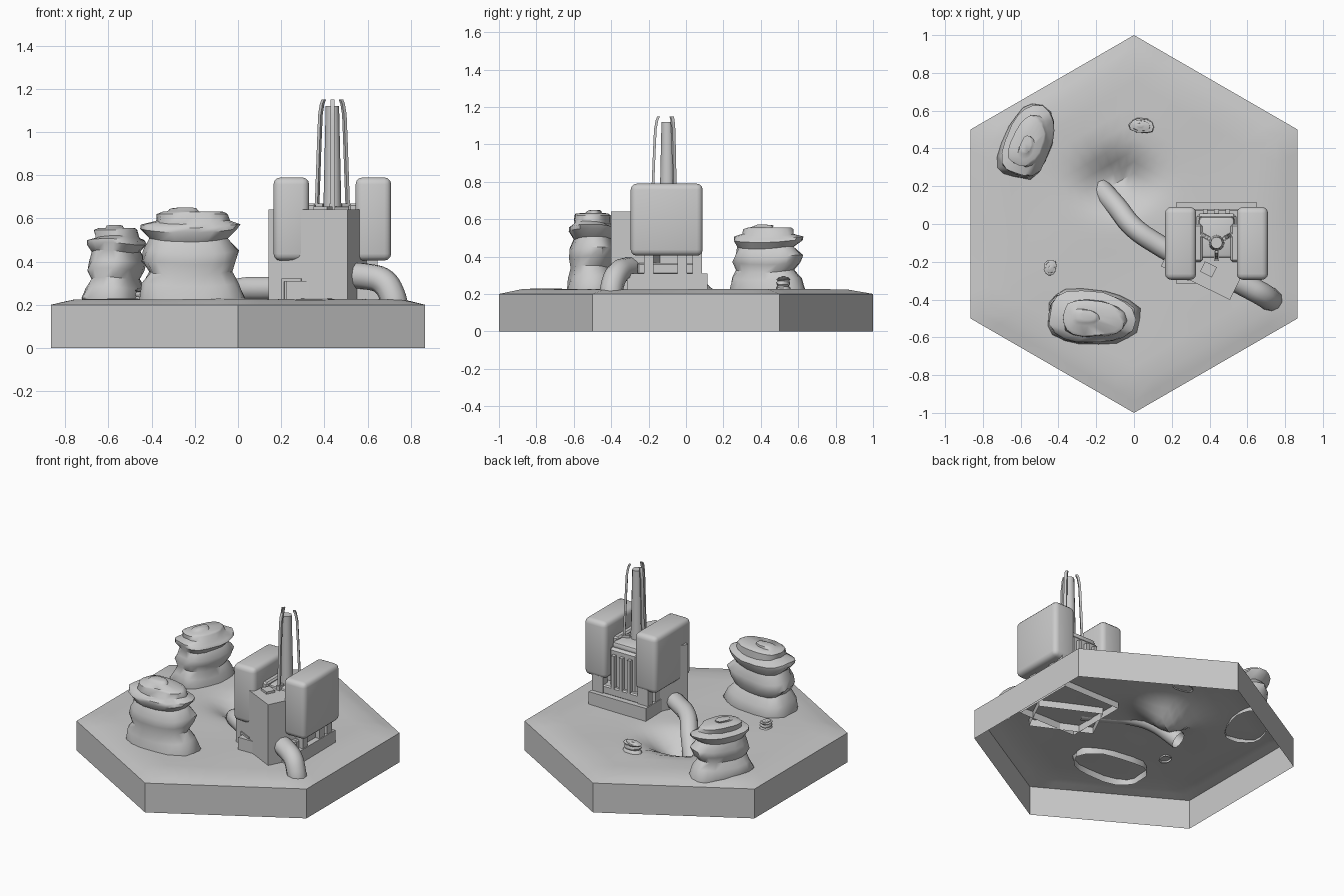
import bpy, bmesh, random
from math import sin, cos, pi, exp, radians
from mathutils import Vector, Matrix

if "Cube" in bpy.data.objects:
    bpy.data.objects.remove(bpy.data.objects["Cube"])

GROUND = 0.225


def finish(name, bm, angle=35):
    bmesh.ops.recalc_face_normals(bm, faces=bm.faces)
    me = bpy.data.meshes.new(name)
    bm.to_mesh(me)
    bm.free()
    ob = bpy.data.objects.new(name, me)
    bpy.context.collection.objects.link(ob)
    bpy.ops.object.select_all(action='DESELECT')
    ob.select_set(True)
    bpy.context.view_layer.objects.active = ob
    bpy.ops.object.shade_smooth_by_angle(angle=radians(angle))
    return ob


def box(name, centre, size, rot=0, bevel=0, seg=2, open_bottom=False, tilt=0):
    bm = bmesh.new()
    bmesh.ops.create_cube(bm, size=1, matrix=Matrix.Diagonal((*size, 1)))
    if bevel:
        bmesh.ops.bevel(bm, geom=bm.edges[:], offset=bevel, segments=seg,
                        profile=0.5, affect='EDGES')
    if open_bottom:
        low = min(bm.faces, key=lambda f: f.calc_center_median().z)
        bm.faces.remove(low)
    bm.transform(Matrix.Translation(centre) @ Matrix.Rotation(radians(rot), 4, 'Z')
                 @ Matrix.Rotation(radians(tilt), 4, 'X'))
    return finish(name, bm)


def loft(name, rings, cap=True, angle=35):
    bm = bmesh.new()
    vs = [[bm.verts.new(p) for p in r] for r in rings]
    n = len(vs[0])
    for a, b in zip(vs, vs[1:]):
        for i in range(n):
            bm.faces.new((a[i], a[(i + 1) % n], b[(i + 1) % n], b[i]))
    if cap:
        bm.faces.new(vs[-1])
    return finish(name, bm, angle)


def pipe(name, pts, radius):
    cu = bpy.data.curves.new(name, 'CURVE')
    cu.dimensions = '3D'
    cu.bevel_depth, cu.bevel_resolution, cu.resolution_u = radius, 3, 5
    sp = cu.splines.new('BEZIER')
    sp.bezier_points.add(len(pts) - 1)
    for bp, p in zip(sp.bezier_points, pts):
        bp.co = p
        bp.handle_left_type = bp.handle_right_type = 'AUTO'
    ob = bpy.data.objects.new(name, cu)
    bpy.context.collection.objects.link(ob)
    bpy.ops.object.select_all(action='DESELECT')
    ob.select_set(True)
    bpy.context.view_layer.objects.active = ob
    bpy.ops.object.convert(target='MESH')
    bpy.ops.object.shade_smooth_by_angle(angle=radians(50))


# hexagonal tile: open underneath, gently raised top with a pit
corners = [Vector((cos(pi / 6 + i * pi / 3), sin(pi / 6 + i * pi / 3))) for i in range(6)]


def hex_ring(r, z=None, steps=8):
    ring = []
    for i in range(6):
        for s in range(steps):
            p = corners[i].lerp(corners[(i + 1) % 6], s / steps) * r
            h = z
            if z is None:
                pit = exp(-(((p.x + 0.09) / 0.17) ** 2 + ((p.y - 0.23) / 0.13) ** 2))
                h = 0.2 + 0.025 * min(1, (1 - r) / 0.13) - 0.14 * pit
                h += 0.004 * sin(7 * p.x + 2) * sin(6 * p.y) * min(1, (1 - r) * 6)
            ring.append((p.x, p.y, h))
    return ring


loft("ground_tile", [hex_ring(1, 0), hex_ring(1)] +
     [hex_ring(r) for r in (0.94, 0.87, 0.75, 0.63, 0.54, 0.46, 0.39, 0.33,
                            0.27, 0.21, 0.15, 0.09, 0.03)], angle=30)

# layered rocks: (height fraction, width fraction)
STRATA = [(-0.08, 1), (0.03, 1), (0.17, 0.92), (0.29, 0.77), (0.41, 0.9), (0.52, 0.9),
          (0.65, 0.75), (0.75, 0.92), (0.8, 0.92), (0.84, 0.68), (0.93, 0.66),
          (0.955, 0.58), (0.96, 0.3), (0.99, 0.24), (1.0, 0.14)]


def rock(name, x, y, a, b, height, rot, seed, n=18):
    rnd = random.Random(seed)
    ph = rnd.uniform(0, 6)
    rings = []
    for t, s in STRATA:
        ox, oy = rnd.uniform(-.05, .05) * a, rnd.uniform(-.06, .06) * b
        if t > 0.955:
            ox -= 0.12 * a
        ph += rnd.uniform(-0.5, 0.5)
        ring = []
        for i in range(n):
            u = 2 * pi * i / n
            k = s * (1 + 0.05 * sin(3 * u + ph) + rnd.uniform(-0.04, 0.04))
            c, d = cos(u), sin(u)
            px = a * k * abs(c) ** 0.8 * (1 if c > 0 else -1) + ox
            py = b * k * abs(d) ** 0.8 * (1 if d > 0 else -1) + oy
            q = Matrix.Rotation(radians(rot), 2) @ Vector((px, py))
            dz = 0.02 * height * sin(2 * u + ph) if 0.1 < t < 0.9 else 0
            ring.append((x + q.x, y + q.y, GROUND - 0.005 + height * t + dz))
        rings.append(ring)
    loft(name, rings, angle=45)


rock("front_rock", -0.225, -0.495, 0.245, 0.145, 0.43, -4, 3)
rock("back_rock", -0.56, 0.43, 0.205, 0.125, 0.35, 68, 8)
rock("small_stone_back", 0.04, 0.52, 0.068, 0.04, 0.075, -5, 5, 10)
rock("small_stone_left", -0.445, -0.23, 0.045, 0.034, 0.06, 80, 6, 10)

# machine plinth and core between the tanks
cx, cy = 0.437, -0.1
box("plinth", (cx, cy, 0.245), (0.43, 0.43, 0.13), open_bottom=True)
box("plinth_step", (cx, cy + 0.01, 0.335), (0.36, 0.34, 0.06), bevel=0.008, seg=1)
box("core", (cx, -0.08, 0.47), (0.21, 0.27, 0.3), bevel=0.015, seg=1)
box("core_saddle", (cx, -0.07, 0.63), (0.19, 0.22, 0.05), bevel=0.02)
for x in (-0.06, 0, 0.06):
    box("core_rib", (cx + x, 0.06, 0.45), (0.025, 0.04, 0.26))

# angled front block with doorway frame and roof hatch
ang = -26
box("angled_block", (0.38, -0.20, 0.41), (0.407, 0.25, 0.46), ang, open_bottom=True)
R = Matrix.Rotation(radians(ang), 2)


def on_block(u, v):
    p = R @ Vector((u, v))
    return 0.38 + p.x, -0.20 + p.y


for u, w, z, h in ((-0.13, 0.015, 0.265, 0.09), (-0.085, 0.1, 0.315, 0.015)):
    box("door_frame", (*on_block(u, -0.126), z), (w, 0.012, h), ang)
box("roof_hatch", (*on_block(0.03, -0.03), 0.645), (0.07, 0.06, 0.02), ang)

# mirrored side tanks with brackets and legs
for s, side in ((-1, "left"), (1, "right")):
    box(side + "_tank", (cx + s * 0.19, -0.103, 0.597), (0.165, 0.385, 0.385), bevel=0.032, seg=3)
    box(side + "_tank_bracket", (cx + s * 0.1, -0.1, 0.6), (0.05, 0.2, 0.14), bevel=0.01, seg=1)
    for y in (-0.2, -0.02, 0.06):
        box(side + "_tank_leg", (cx + s * 0.17, y, 0.36), (0.08, 0.05, 0.12))

# antenna: tapered column with three curved blades
bm = bmesh.new()
bmesh.ops.create_cone(bm, cap_ends=True, segments=12, radius1=0.042, radius2=0.031, depth=0.49,
                      matrix=Matrix.Translation((cx, cy, 0.875)))
finish("antenna_column", bm)
BLADE = [(0.63, 0.083), (0.75, 0.078), (0.95, 0.07), (1.08, 0.064), (1.13, 0.055), (1.15, 0.046)]
for k in range(3):
    a = radians(30 + 120 * k)
    d, t = Vector((cos(a), sin(a), 0)), Vector((-sin(a), cos(a), 0))
    rings = []
    for z, r in BLADE:
        c = Vector((cx, cy, z))
        rings.append([c + d * (r + i * 0.007) + t * (j * 0.009)
                      for i, j in ((-1, -1), (1, -1), (1, 1), (-1, 1))])
    loft("antenna_blade", rings)
    box("antenna_foot", (cx + 0.07 * cos(a), cy + 0.07 * sin(a), 0.655),
        (0.05, 0.025, 0.03), 30 + 120 * k)

# pipes: one into the pit, one into the ground
pipe("pit_pipe", [(0.27, -0.19, 0.275), (0.13, -0.11, 0.275), (0.0, -0.02, 0.265),
                  (-0.09, 0.09, 0.2), (-0.19, 0.2, 0.07)], 0.056)
pipe("ground_pipe", [(0.45, -0.25, 0.335), (0.6, -0.33, 0.33), (0.675, -0.37, 0.305),
                     (0.715, -0.395, 0.24), (0.73, -0.402, 0.18)], 0.062)
